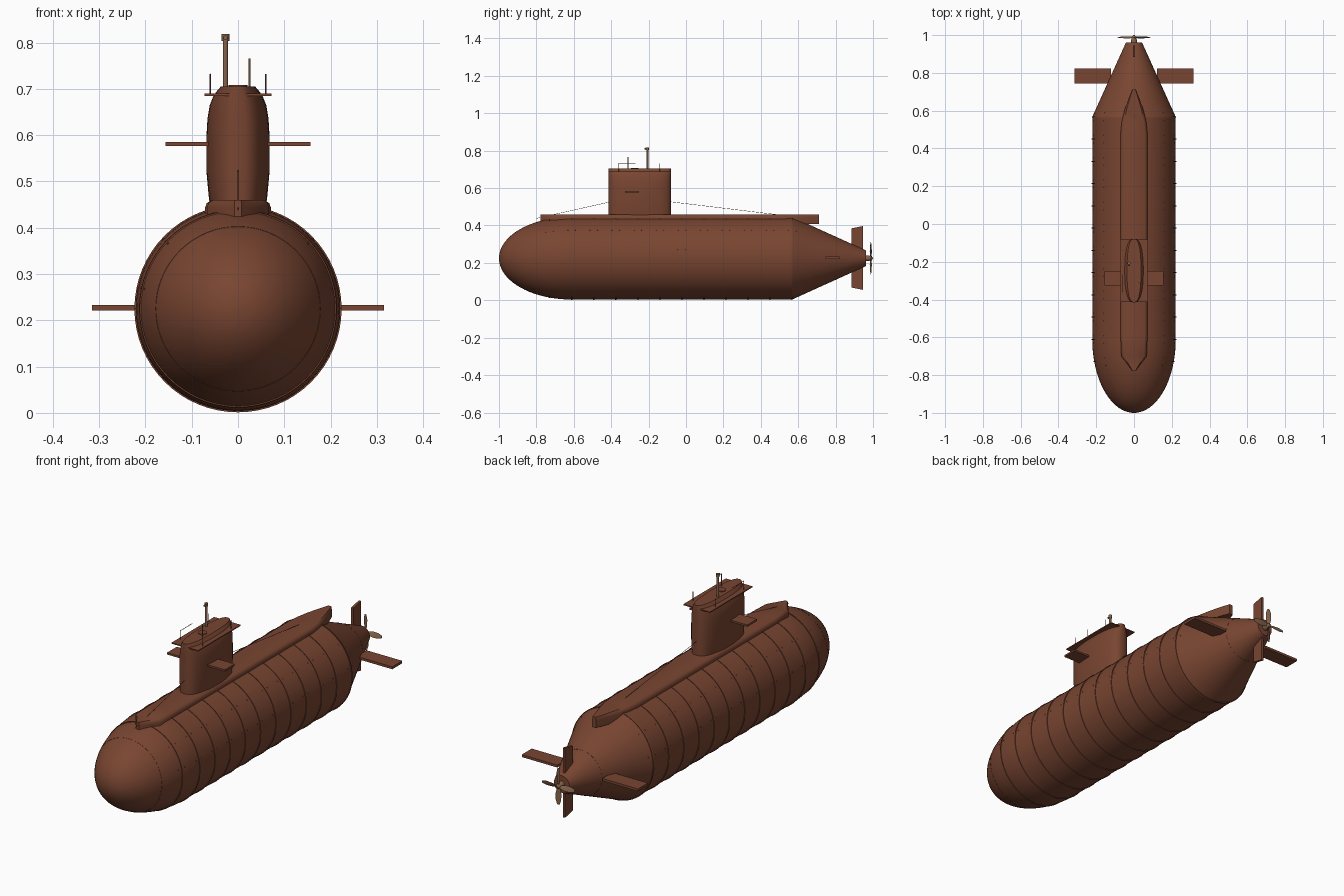
import bpy, bmesh, math
from mathutils import Vector

if "Cube" in bpy.data.objects:
    bpy.data.objects.remove(bpy.data.objects["Cube"])

AXIS_Z, R = 0.225, 0.221


def material(name, rgb):
    m = bpy.data.materials.new(name)
    m.diffuse_color = (*rgb, 1)
    m.use_nodes = True
    m.node_tree.nodes["Principled BSDF"].inputs["Base Color"].default_value = m.diffuse_color
    return m


RUST = material("rust_brown", (0.19, 0.06, 0.031))
TAN = material("weathered_tan", (0.235, 0.125, 0.068))


def finish(name, bm, mat, smooth=None):
    bmesh.ops.recalc_face_normals(bm, faces=bm.faces)
    me = bpy.data.meshes.new(name)
    bm.to_mesh(me)
    bm.free()
    me.materials.append(mat)
    ob = bpy.data.objects.new(name, me)
    bpy.context.collection.objects.link(ob)
    if smooth:
        bpy.ops.object.select_all(action='DESELECT')
        ob.select_set(True)
        bpy.context.view_layer.objects.active = ob
        bpy.ops.object.shade_smooth_by_angle(angle=math.radians(smooth))
    return ob


def skin(bm, rings, closed=False):
    vs = [[bm.verts.new(p) for p in ring] for ring in rings]
    n = len(vs[0])
    pairs = list(zip(vs, vs[1:])) + ([(vs[-1], vs[0])] if closed else [])
    for a, b in pairs:
        for i in range(n):
            j = (i + 1) % n
            bm.faces.new((a[i], a[j], b[j], b[i]))
    if not closed:
        bm.faces.new(vs[0])
        bm.faces.new(vs[-1])


def loft(name, rings, mat, smooth=None, closed=False):
    """Skin a list of equal-length point rings; cap the ends unless closed."""
    bm = bmesh.new()
    skin(bm, rings, closed)
    return finish(name, bm, mat, smooth)


def circle_y(y, r, n=64, x=0, z=AXIS_Z):
    return [(x + r * math.cos(2 * math.pi * i / n), y,
             z + r * math.sin(2 * math.pi * i / n)) for i in range(n)]


def rod_rings(a, b, r, n):
    a, b = Vector(a), Vector(b)
    q = (b - a).to_track_quat('Z', 'Y')
    ring = [q @ Vector((r * math.cos(2 * math.pi * i / n),
                        r * math.sin(2 * math.pi * i / n), 0)) for i in range(n)]
    return [[a + p for p in ring], [b + p for p in ring]]


def rod(name, a, b, r, mat, n=8):
    return loft(name, rod_rings(a, b, r, n), mat, 50)


def slab(name, outline, axis, lo, hi, mat):
    """Extrude a 2D outline along an axis (0 = x, 2 = z)."""
    def place(p, t):
        return (t, p[0], p[1]) if axis == 0 else (p[0], p[1], t)
    return loft(name, [[place(p, t) for p in outline] for t in (lo, hi)], mat)


# Hull: elliptical nose, straight body, conical tail
NOSE, TAIL0, TAIL1 = 0.39, 0.567, 0.962


def hull_r(y):
    if y < -1 + NOSE:
        return R * math.sqrt(max(0, 1 - ((y + 1 - NOSE) / NOSE) ** 2))
    if y > TAIL0:
        return R + (0.042 - R) * (y - TAIL0) / (TAIL1 - TAIL0)
    return R


stations = [-1 + NOSE * (1 - math.cos(t * math.pi / 40)) for t in range(1, 21)]
stations[0] = -0.9995
stations += [TAIL0, TAIL1]
loft("pressure_hull", [circle_y(y, hull_r(y)) for y in stations], RUST, 20)

# Raised frame bands and nose and tail seams
seams = [TAIL0 - 0.1178 * k for k in range(12)]
for i, y in enumerate(seams + [-0.842, 0.81]):
    w, h = (0.003, 0.0028) if i < 12 else (0.001, 0.0006)
    r0, r1 = hull_r(y - w), hull_r(y + w)
    loft(f"hull_band_{i}", [circle_y(y - w, r0 - 0.004), circle_y(y - w, r0 + h),
                            circle_y(y + w, r1 + h), circle_y(y + w, r1 - 0.004)],
         RUST, 30, closed=True)

# Small rivets in pairs beside the bands
bm = bmesh.new()
for y0 in seams:
    for y in (y0 - 0.02, y0 + 0.02):
        for deg in (12, 43):
            for side in (1, -1):
                a = math.radians(deg)
                d = Vector((side * math.cos(a), 0, math.sin(a)))
                c, r = Vector((0, y, AXIS_Z)), hull_r(y)
                skin(bm, rod_rings(c + d * (r - 0.003), c + d * (r + 0.0015), 0.0025, 6))
finish("hull_rivets", bm, RUST)

# Deck casing: rounded shoulders, tapered to both ends
deck = [(-0.778, 0.008), (-0.765, 0.018), (-0.70, 0.067), (-0.60, 0.071), (0.48, 0.071),
        (0.54, 0.065), (0.60, 0.051), (0.66, 0.030), (0.712, 0.010)]
rings = []
for y, w in deck:
    half = [(w, 0.408), (w, 0.444), (w * 0.95, 0.453), (w * 0.8, 0.460)]
    rings.append([(x, y, z) for x, z in half] + [(-x, y, z) for x, z in reversed(half)])
loft("deck_casing", rings, RUST, 35)

# Sail: long rounded plan, sides drawn in toward the roof
SAIL_Y, SAIL_L = -0.247, 0.168


def plan(wx, z, ly=SAIL_L, n=48):
    pts = []
    for i in range(n):
        a = 2 * math.pi * i / n
        c, s = math.cos(a), math.sin(a)
        pts.append((wx * math.copysign(abs(c) ** 0.75, c),
                    SAIL_Y + ly * math.copysign(abs(s) ** 0.85, s), z))
    return pts


sail = [(0.060, 0.44), (0.064, 0.475), (0.068, 0.52), (0.068, 0.60), (0.066, 0.635),
        (0.061, 0.665), (0.053, 0.685), (0.044, 0.697), (0.037, 0.705)]
loft("sail", [plan(w, z) for w, z in sail], RUST, 40)

# Roof hatch
hatch = [[(0.02 * math.cos(k * math.pi / 10), -0.275 + 0.02 * math.sin(k * math.pi / 10), z)
          for k in range(20)] for z in (0.70, 0.708)]
loft("hatch", hatch, RUST, 30)


def box_outline(x0, x1, y0, y1):
    return [(x0, y0), (x1, y0), (x1, y1), (x0, y1)]


# Mirrored fins, bridge wings and guard rails
for s, tag in ((1, "right"), (-1, "left")):
    slab(f"sail_plane_{tag}", box_outline(s * 0.05, s * 0.157, -0.325, -0.25),
         2, 0.576, 0.585, RUST)
    slab(f"stern_plane_{tag}", box_outline(s * 0.122, s * 0.315, 0.745, 0.822),
         2, 0.221, 0.233, RUST)
    slab(f"bridge_wing_{tag}", box_outline(s * 0.018, s * 0.072, -0.412, -0.082),
         2, 0.685, 0.690, RUST)
    for y in (-0.36, -0.14):
        rod(f"rail_post_{tag}", (s * 0.06, y, 0.688), (s * 0.06, y, 0.732), 0.0014, RUST, 6)
rod("guard_rail", (-0.06, -0.362, 0.732), (-0.06, -0.27, 0.732), 0.0012, RUST, 6)

# Rudders above and below the tail
slab("upper_rudder", [(0.885, 0.24), (0.945, 0.24), (0.945, 0.397), (0.885, 0.385)],
     0, -0.006, 0.006, RUST)
slab("lower_rudder", [(0.885, 0.21), (0.945, 0.21), (0.945, 0.056), (0.885, 0.068)],
     0, -0.006, 0.006, RUST)

# Periscope and slim mast
rod("periscope", (-0.027, -0.207, 0.69), (-0.027, -0.207, 0.807), 0.0055, TAN, 12)
rod("periscope_head", (-0.027, -0.207, 0.803), (-0.027, -0.207, 0.818), 0.0085, TAN, 12)
rod("periscope_eye", (-0.027, -0.222, 0.810), (-0.027, -0.205, 0.810), 0.005, TAN, 10)
rod("radio_mast", (0.025, -0.31, 0.69), (0.025, -0.31, 0.765), 0.0022, TAN)

# Aerial wires from the sail to the deck
rod("forward_wire", (0, -0.41, 0.525), (0, -0.80, 0.438), 0.001, RUST, 5)
rod("aft_wire", (0, -0.085, 0.527), (0, 0.48, 0.459), 0.001, RUST, 5)

# Propeller: hub and four twisted blades
hub = [(0.955, 0.016), (0.975, 0.015), (0.99, 0.011), (1.0, 0.004)]
loft("propeller_hub", [circle_y(y, r, 20) for y, r in hub], TAN, 40)
blade = [(0.008, 0.007, 35), (0.035, 0.013, 26), (0.065, 0.013, 18), (0.088, 0.006, 12)]
for k in range(4):
    a = k * math.pi / 2
    d, t = Vector((math.cos(a), 0, math.sin(a))), Vector((-math.sin(a), 0, math.cos(a)))
    rings = []
    for r, w, deg in blade:
        p = math.radians(deg)
        u = t * math.cos(p) + Vector((0, math.sin(p), 0))
        n = d.cross(u)
        c = Vector((0, 0.988, AXIS_Z)) + d * r
        rings.append([c + u * w, c + n * 0.0015, c - u * w, c - n * 0.0015])
    loft(f"propeller_blade_{k}", rings, TAN, 40)
